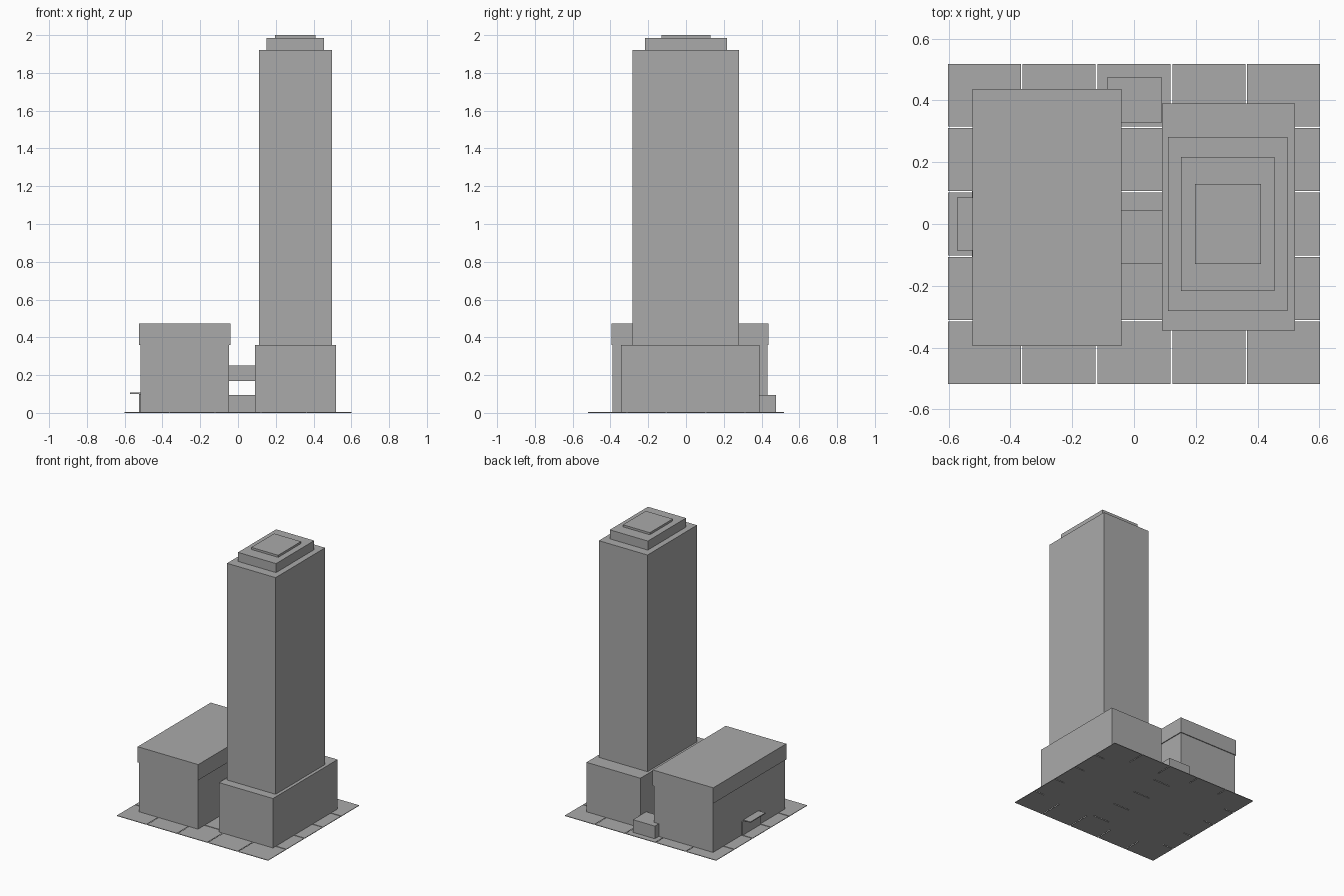
import bpy
import bmesh

if "Cube" in bpy.data.objects:
    bpy.data.objects.remove(bpy.data.objects["Cube"])

concrete = bpy.data.materials.new("plain_grey")
concrete.diffuse_color = (0.4, 0.4, 0.4, 1.0)
concrete.use_nodes = True
concrete.node_tree.nodes["Principled BSDF"].inputs["Base Color"].default_value = concrete.diffuse_color


def add_boxes(name, boxes):
    """One object made of boxes, each given as (x0, x1, y0, y1, z0, z1)."""
    bm = bmesh.new()
    for x0, x1, y0, y1, z0, z1 in boxes:
        verts = bmesh.ops.create_cube(bm, size=1)["verts"]
        bmesh.ops.scale(bm, vec=(x1 - x0, y1 - y0, z1 - z0), verts=verts)
        bmesh.ops.translate(
            bm, vec=((x0 + x1) / 2, (y0 + y1) / 2, (z0 + z1) / 2), verts=verts)
    mesh = bpy.data.meshes.new(name)
    bm.to_mesh(mesh)
    bm.free()
    mesh.materials.append(concrete)
    obj = bpy.data.objects.new(name, mesh)
    bpy.context.collection.objects.link(obj)
    return obj


# Plaza: 5 x 5 thin paving slabs with narrow joints
PITCH_X, PITCH_Y, JOINT = 0.242, 0.2085, 0.006
half_x, half_y = (PITCH_X - JOINT) / 2, (PITCH_Y - JOINT) / 2
slabs = []
for i in range(-2, 3):
    for j in range(-2, 3):
        cx, cy = i * PITCH_X, j * PITCH_Y
        slabs.append((cx - half_x, cx + half_x, cy - half_y, cy + half_y, 0, 0.004))
add_boxes("paving_slabs", slabs)

# Tower: podium, shaft and stepped crown
add_boxes("tower_podium", [(0.09, 0.52, -0.345, 0.39, 0.0, 0.36)])
add_boxes("tower_shaft", [(0.11, 0.497, -0.282, 0.281, 0.36, 1.92)])
add_boxes("tower_crown", [(0.152, 0.455, -0.217, 0.217, 1.92, 1.985)])
add_boxes("tower_roof_cap", [(0.197, 0.411, -0.13, 0.13, 1.985, 2.0)])

# Low block with a slightly overhanging top storey
add_boxes("low_block", [(-0.517, -0.047, -0.388, 0.431, 0.0, 0.36)])
add_boxes("low_block_top", [(-0.523, -0.041, -0.394, 0.437, 0.36, 0.473)])

# Links between the two buildings
add_boxes("sky_bridge", [(-0.047, 0.09, -0.13, 0.045, 0.17, 0.25)])
add_boxes("rear_annex", [(-0.085, 0.089, 0.326, 0.476, 0.0, 0.095)])

# Side entrance: door panel and canopy
add_boxes("entrance_panel", [(-0.524, -0.517, -0.106, 0.106, 0.0, 0.1)])
add_boxes("entrance_canopy", [(-0.573, -0.517, -0.086, 0.086, 0.1, 0.107)])
